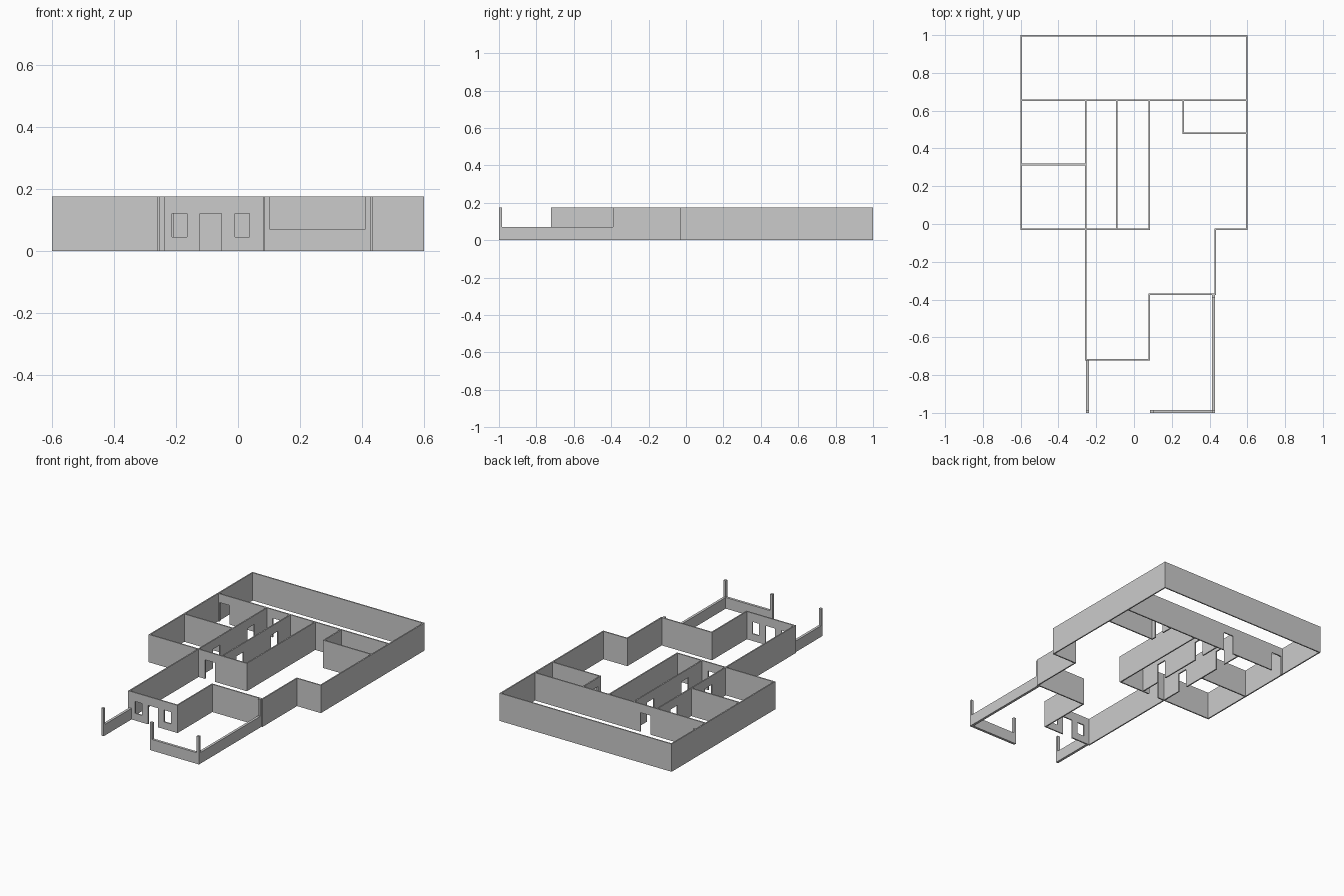
import bpy, bmesh

if "Cube" in bpy.data.objects:
    bpy.data.objects.remove(bpy.data.objects["Cube"])

H, T = 0.175, 0.008            # wall height and thickness
DOOR_H, SILL = 0.12, 0.045     # door/window head, window sill
LOW, POST = 0.07, 0.016        # porch parapet height, post width


def panel(name, axis, pos, thick, outline):
    """Extrude an outline (distance along wall, z) across the wall thickness."""
    bm = bmesh.new()
    if axis == 'X':
        pts = [(s, pos - thick / 2, z) for s, z in outline]
        push = (0, thick, 0)
    else:
        pts = [(pos - thick / 2, s, z) for s, z in outline]
        push = (thick, 0, 0)
    face = bm.faces.new([bm.verts.new(p) for p in pts])
    ext = bmesh.ops.extrude_face_region(bm, geom=[face])
    verts = [v for v in ext['geom'] if isinstance(v, bmesh.types.BMVert)]
    bmesh.ops.translate(bm, vec=push, verts=verts)
    bmesh.ops.recalc_face_normals(bm, faces=bm.faces)
    mesh = bpy.data.meshes.new(name)
    bm.to_mesh(mesh)
    bm.free()
    ob = bpy.data.objects.new(name, mesh)
    bpy.context.collection.objects.link(ob)
    return ob


def wall(name, axis, pos, a, b, doors=()):
    """Full-height wall with door notches cut up from the floor."""
    outline = [(a, 0)]
    for d0, d1 in doors:
        outline += [(d0, 0), (d0, DOOR_H), (d1, DOOR_H), (d1, 0)]
    outline += [(b, 0), (b, H), (a, H)]
    return panel(name, axis, pos, T, outline)


def parapet(name, axis, pos, a, b, post_a, post_b):
    """Low porch wall with a full-height post at either end."""
    outline = [(a, 0), (b, 0)]
    outline += [(b, H), (b - POST, H), (b - POST, LOW)] if post_b else [(b, LOW)]
    outline += [(a + POST, LOW), (a + POST, H), (a, H)] if post_a else [(a, LOW)]
    return panel(name, axis, pos, POST, outline)


h = T / 2
# Outer shell
wall("back_wall", 'X', 1 - h, -0.6, 0.6)
for side, x in (("left", -0.6 + h), ("right", 0.6 - h)):
    wall(side + "_wall", 'Y', x, -0.032, 1 - T)
wall("left_front_wall", 'X', -0.028, -0.6 + T, 0.084, [(-0.208, -0.138)])
wall("right_front_wall", 'X', -0.028, 0.426, 0.6 - T)
wall("bay_side_wall", 'Y', 0.43, -0.375, -0.032)
wall("bay_front_wall", 'X', -0.371, 0.076, 0.426)
wall("entry_side_wall", 'Y', 0.08, -0.722, -0.375)

# Entry wall with door and two windows
entry = wall("entry_wall", 'X', -0.718, -0.252, 0.076, [(-0.122, -0.053)])
for i, (a, b) in enumerate([(-0.213, -0.165), (-0.01, 0.037)]):
    cutter = panel(f"window_cutter_{i}", 'X', -0.718, T * 4,
                   [(a, SILL), (b, SILL), (b, DOOR_H), (a, DOOR_H)])
    cutter.hide_render = True
    cutter.hide_viewport = True
    mod = entry.modifiers.new(f"window_{i}", 'BOOLEAN')
    mod.operation = 'DIFFERENCE'
    mod.solver = 'EXACT'
    mod.object = cutter

# Interior partitions
side_doors = [(0.11, 0.18), (0.455, 0.525)]
wall("cross_wall", 'X', 0.654, -0.6 + T, 0.6 - T, [(-0.583, -0.513), (-0.213, -0.143)])
wall("hall_left_wall", 'Y', -0.256, -0.722, 0.65, side_doors)
wall("hall_right_wall", 'Y', -0.092, -0.024, 0.65, side_doors)
wall("middle_wall", 'Y', 0.08, -0.024, 0.65)
wall("left_room_divider", 'X', 0.315, -0.6 + T, -0.26)
wall("closet_side_wall", 'Y', 0.262, 0.476, 0.65, [(0.51, 0.58)])
wall("closet_front_wall", 'X', 0.48, 0.266, 0.6 - T)

# Porch parapets and posts
parapet("porch_left_parapet", 'Y', -0.245, -1, -0.722, True, False)
parapet("porch_right_parapet", 'Y', 0.42, -1 + POST, -0.375, False, True)
parapet("porch_front_parapet", 'X', -1 + POST / 2, 0.086, 0.428, True, True)
